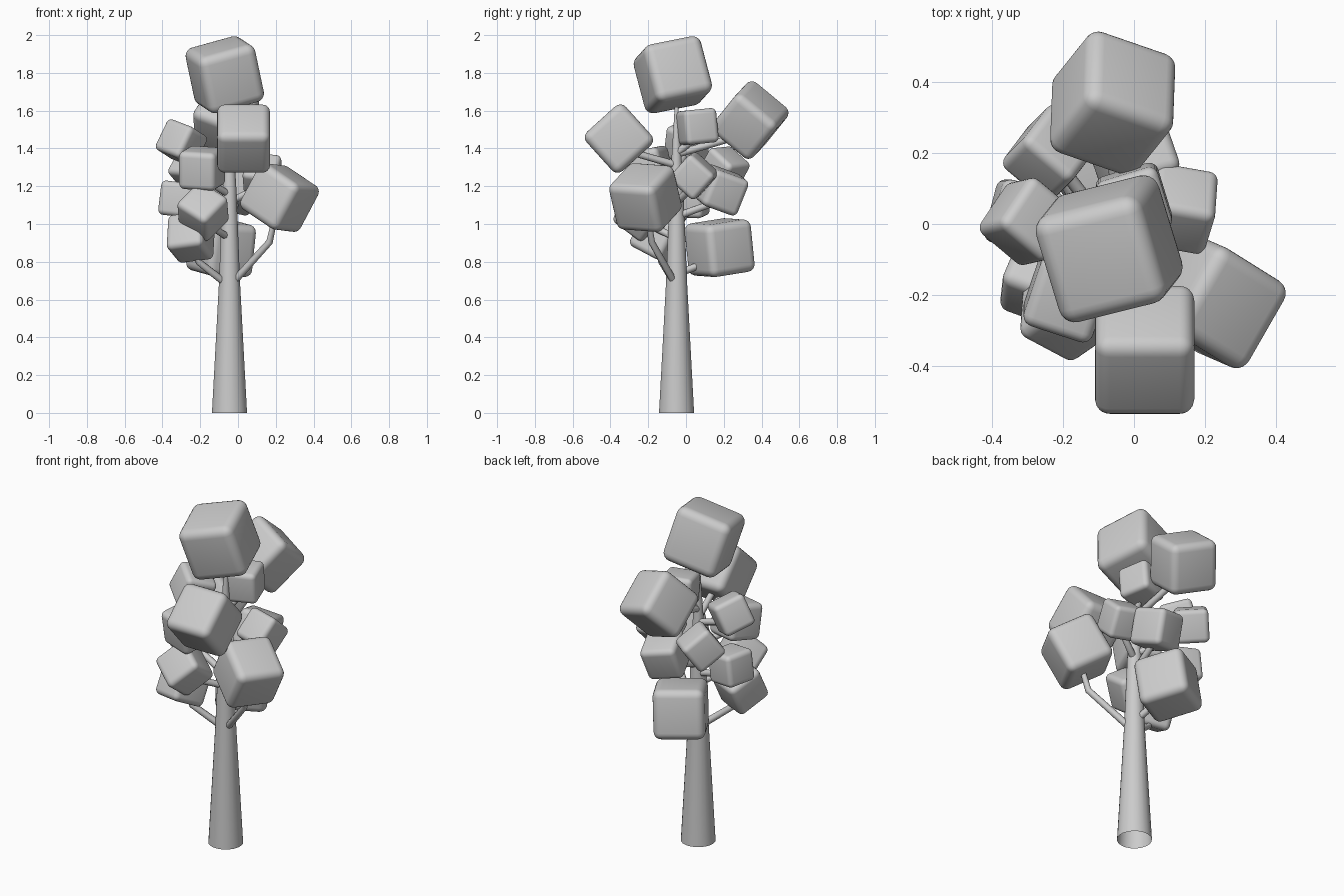
import bpy, bmesh, math
from mathutils import Vector, Matrix

if "Cube" in bpy.data.objects:
    bpy.data.objects.remove(bpy.data.objects["Cube"])


def add_object(name, bm):
    bmesh.ops.recalc_face_normals(bm, faces=bm.faces[:])
    for f in bm.faces:
        f.smooth = True
    mesh = bpy.data.meshes.new(name)
    bm.to_mesh(mesh)
    bm.free()
    ob = bpy.data.objects.new(name, mesh)
    bpy.context.collection.objects.link(ob)
    return ob


def tube(name, path, radii, sides):
    """Open-ended tapered tube along a path."""
    bm = bmesh.new()
    rings = []
    for i, p in enumerate(path):
        d = (path[min(i + 1, len(path) - 1)] - path[max(i - 1, 0)]).normalized()
        u = d.orthogonal().normalized() if i == 0 else (u - d * u.dot(d)).normalized()
        v = d.cross(u)
        angles = [2 * math.pi * k / sides for k in range(sides)]
        rings.append([bm.verts.new(p + radii[i] * (u * math.cos(t) + v * math.sin(t))) for t in angles])
    for a, b in zip(rings, rings[1:]):
        for k in range(sides):
            n = (k + 1) % sides
            bm.faces.new((a[k], a[n], b[n], b[k]))
    return add_object(name, bm)


def leaf_block(name, center, size, heading, lean):
    """Rounded cube, leaning sideways by lean (x, y) and turned to a heading."""
    z = Vector((*lean, math.sqrt(1 - lean[0] ** 2 - lean[1] ** 2)))
    h = math.radians(heading)
    x = Vector((math.cos(h), math.sin(h), 0))
    x.z = -x.dot(z) / z.z
    x.normalize()
    rot = Matrix((x, z.cross(x), z)).transposed().to_4x4()
    bm = bmesh.new()
    bmesh.ops.create_cube(bm, size=size)
    ob = add_object(name, bm)
    ob.matrix_world = Matrix.Translation(center) @ rot
    bev = ob.modifiers.new("rounding", 'BEVEL')
    bev.width = size * 0.15
    bev.segments = 5


# Trunk, open at the bottom
axis = Vector((-.045, -.05, 0))
trunk_radii = {0: .094, .68: .057, 1.2: .036, 1.62: .01}
tube("trunk", [axis + Vector((0, 0, z)) for z in trunk_radii], list(trunk_radii.values()), 20)

# Crown: one leaf block, then a branch that bends up into it
BIG, MID, SMALL = .28, .205, .182


def limb(name, center, size, heading, lean, drop=.14):
    leaf_block("leaf_block_" + name, center, size, heading, lean)
    c = Vector(center)
    start = axis + Vector((0, 0, max(.67, c.z - drop)))
    bend = start.lerp(c, .8)
    bend.z = start.z + (c.z - start.z) * .5
    tube("branch_" + name, [start, bend, c], [.02, .018, .012], 8)


leaf_block("leaf_block_top", (-.07, -.07, 1.79), .32, 14, (-.2, -.25))
limb("front", (.03, -.355, 1.452), BIG, 0, (0, -.67))
limb("right", (.22, -.215, 1.14), BIG, -32, (.46, -.2), .5)
limb("upper_back", (-.06, .34, 1.55), BIG, -19, (.45, .56), .18)
limb("low_back", (-.09, .178, .875), BIG, 30, (.1, -.1))
limb("right_small", (.13, .043, 1.255), SMALL, -10, (.2, .65))
limb("upper_inner", (0, .06, 1.515), SMALL, 17, (0, -.1))
limb("back", (0, .19, 1.18), MID, 15, (.1, .37))
limb("left_upper", (-.3, .007, 1.43), SMALL, -40, (.43, .1))
limb("left_front", (-.19, -.2, 1.295), MID, -18, (0, -.2))
limb("left", (-.31, .02, 1.13), SMALL, -15, (.12, 0))
limb("left_front_low", (-.185, -.235, 1.065), MID, -28, (-.05, -.8))
limb("left_low", (-.25, -.15, .93), MID, -20, (.05, .45), .5)
limb("left_back", (-.235, .2, 1.29), SMALL, -40, (.42, .42))
